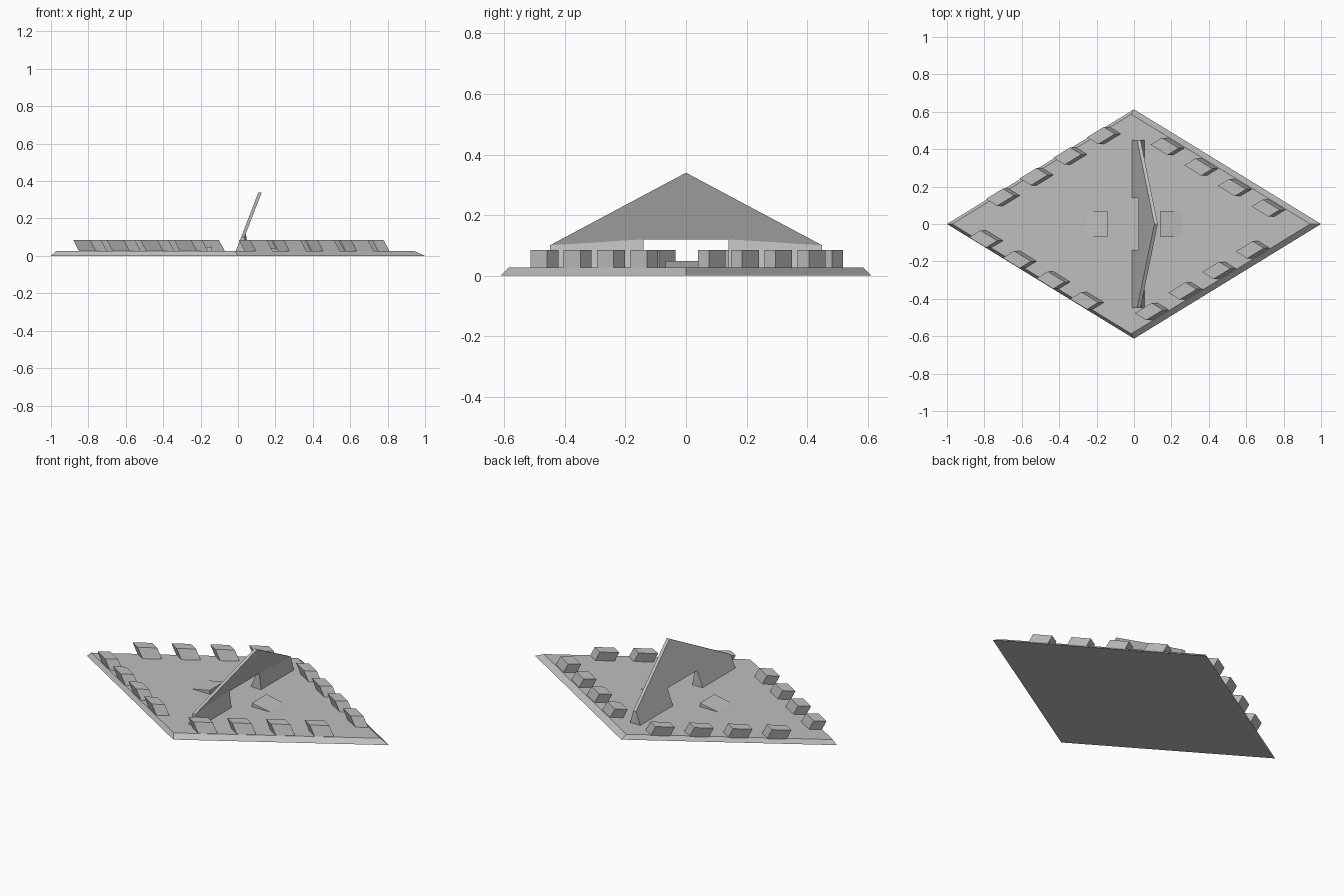
import bpy, bmesh

cube = bpy.data.objects.get("Cube")
if cube:
    bpy.data.objects.remove(cube)

stone = bpy.data.materials.new("plain_grey")
stone.use_nodes = True
GREY = (0.52, 0.52, 0.52, 1)
stone.diffuse_color = GREY
stone.node_tree.nodes["Principled BSDF"].inputs["Base Color"].default_value = GREY

ASPECT = 0.613   # diamond depth over width
FLOOR = 0.026    # top of the base plate
LEAN = 0.0165    # half the sideways lean of each block


def make(name, verts, faces):
    bm = bmesh.new()
    vs = [bm.verts.new(v) for v in verts]
    for f in faces:
        bm.faces.new([vs[i] for i in f])
    bmesh.ops.recalc_face_normals(bm, faces=bm.faces)
    mesh = bpy.data.meshes.new(name)
    bm.to_mesh(mesh)
    bm.free()
    mesh.materials.append(stone)
    ob = bpy.data.objects.new(name, mesh)
    bpy.context.collection.objects.link(ob)
    return ob


def loft(name, low, high):
    """Solid between two matching rings of points."""
    n = len(low)
    sides = [(i, (i + 1) % n, n + (i + 1) % n, n + i) for i in range(n)]
    return make(name, low + high, [tuple(range(n)), tuple(range(n, 2 * n))] + sides)


def diamond(cx, r, z):
    return [(cx + r, 0, z), (cx, r * ASPECT, z), (cx - r, 0, z), (cx, -r * ASPECT, z)]


# Diamond base plate with bevelled rim
loft("base_plate", diamond(0, 1, 0), diamond(-0.015, 0.957, FLOOR))


# Leaning wall blocks, four along each edge
def block(name, cx, cy, slope):
    def ring(dx, z):
        pts = []
        for a, b in ((-1, -1), (1, -1), (1, 1), (-1, 1)):
            along, across = a * 0.045, b * 0.03
            pts.append((cx + dx + along + across,
                        cy + slope * ASPECT * (along - across), z))
        return pts
    loft(name, ring(LEAN, FLOOR - 0.004), ring(-LEAN, 0.085))


rows = {  # first block centre, edge direction
    "back_left": (0.18, 0.415, 1, -1),
    "back_right": (-0.16, 0.473, -1, -1),
    "front_right": (-0.25, -0.41, -1, 1),
    "front_left": (0.096, -0.468, 1, 1),
}
for row, (x, y, sx, sy) in rows.items():
    for i in range(4):
        block(f"{row}_block_{i + 1}", x + sx * 0.18 * i, y + sy * 0.11 * i, sx * sy)


# Leaning gable wall with a gateway and flared feet
outline = [(-0.45, FLOOR), (-0.45, 0.1), (0, 0.34), (0.45, 0.1), (0.45, FLOOR),
           (0.14, FLOOR), (0.14, 0.12), (-0.14, 0.12), (-0.14, FLOOR)]


def front_x(z):
    return -0.012 + (z - FLOOR) * 0.386


def back_x(z):
    return 0.055 if z == FLOOR else front_x(z) + 0.018


n = len(outline)
front = [(front_x(z), y, z) for y, z in outline]
back = [(back_x(z), y, z) for y, z in outline]
panels = [(1, 2, 3, 6, 7), (0, 1, 7, 8), (3, 4, 5, 6)]
faces = panels + [tuple(i + n for i in p) for p in panels]
faces += [(i, (i + 1) % n, n + (i + 1) % n, n + i) for i in range(n)]
make("gable_wall", front + back, faces)

# Low ramps facing the gateway from both sides
for name, s in (("left_ramp", 1), ("right_ramp", -1)):
    profile = [(s * 0.14, FLOOR - 0.004), (s * 0.14, 0.049), (s * 0.28, FLOOR - 0.004)]
    loft(name, [(x, -0.068, z) for x, z in profile], [(x, 0.068, z) for x, z in profile])
